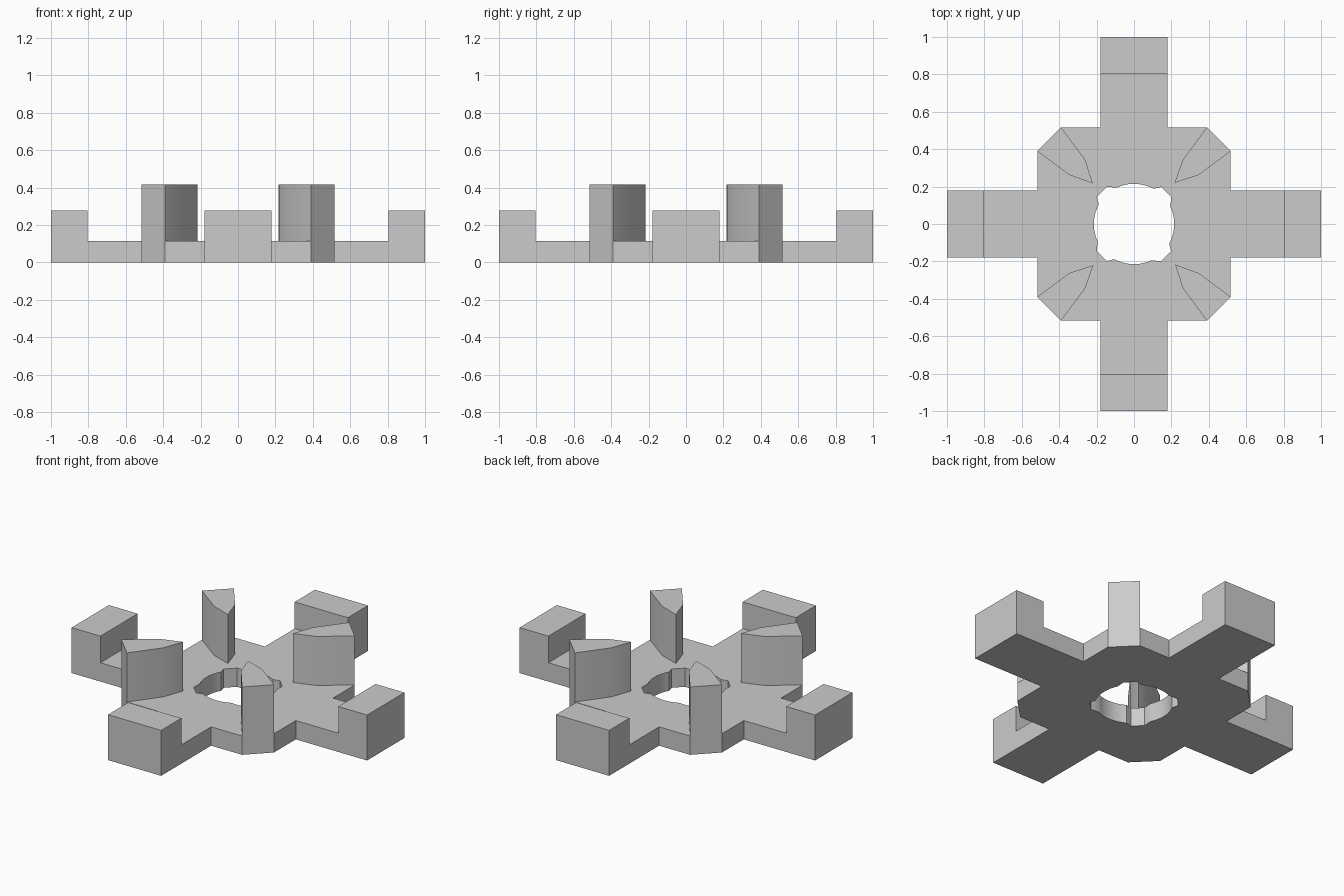
import bpy, bmesh, math
from mathutils import Vector, Matrix

cube = bpy.data.objects.get("Cube")
if cube:
    bpy.data.objects.remove(cube, do_unlink=True)

PLATE, BLOCK, BLADE = 0.115, 0.278, 0.415   # heights
ARM, HUB, CUT = 0.18, 0.517, 0.39           # arm half width, hub half size, corner start

grey = bpy.data.materials.new("plain grey")
grey.use_nodes = True
grey.diffuse_color = (0.6, 0.6, 0.6, 1)
grey.node_tree.nodes["Principled BSDF"].inputs["Base Color"].default_value = grey.diffuse_color


def four_times(points):
    """Repeat a quarter of an outline around the centre."""
    return [Matrix.Rotation(q * math.pi / 2, 2) @ Vector(p)
            for q in range(4) for p in points]


def prism(name, outline, bottom, top):
    bm = bmesh.new()
    face = bm.faces.new([bm.verts.new((p[0], p[1], bottom)) for p in outline])
    ext = bmesh.ops.extrude_face_region(bm, geom=[face])["geom"]
    for v in ext:
        if isinstance(v, bmesh.types.BMVert):
            v.co.z = top
    bmesh.ops.recalc_face_normals(bm, faces=bm.faces)
    mesh = bpy.data.meshes.new(name)
    bm.to_mesh(mesh)
    bm.free()
    mesh.materials.append(grey)
    ob = bpy.data.objects.new(name, mesh)
    bpy.context.collection.objects.link(ob)
    return ob


def combine(base, other, operation):
    mod = base.modifiers.new(operation.lower(), 'BOOLEAN')
    mod.object, mod.operation, mod.solver = other, operation, 'EXACT'
    bpy.context.view_layer.objects.active = base
    bpy.ops.object.modifier_apply(modifier=mod.name)
    bpy.data.objects.remove(other, do_unlink=True)


# Cross-shaped plate with a chamfered square hub
quarter = [(1, -ARM), (1, ARM), (HUB, ARM), (HUB, CUT), (CUT, HUB), (ARM, HUB)]
plate = prism("cross_base", four_times(quarter), 0, PLATE)

# Round centre hole with a small notch on each diagonal
arc = [(0.215 * math.cos(a), 0.215 * math.sin(a))
       for a in (math.radians(d) for d in range(-29, 30, 6))]
notch = [(0.198, 0.145), (0.145, 0.198)]
combine(plate, prism("centre_hole", four_times(arc + notch), -0.1, 0.2), 'DIFFERENCE')

# Raised end blocks and curved corner blades
block = [(0.805, -ARM), (1, -ARM), (1, ARM), (0.805, ARM)]
blade = [(0.217, 0.22), (0.346, 0.262), (HUB, CUT), (CUT, HUB), (0.262, 0.346)]
for q in range(4):
    turn = Matrix.Rotation(q * math.pi / 2, 2)
    for name, shape, top in (("end_block", block, BLOCK), ("corner_blade", blade, BLADE)):
        combine(plate, prism(name, [turn @ Vector(p) for p in shape], 0, top), 'UNION')

# Merge flat regions into clean faces
bm = bmesh.new()
bm.from_mesh(plate.data)
bmesh.ops.remove_doubles(bm, verts=bm.verts, dist=0.0005)
bmesh.ops.dissolve_limit(bm, angle_limit=math.radians(1), verts=bm.verts, edges=bm.edges)
bm.to_mesh(plate.data)
bm.free()

bpy.ops.object.select_all(action='DESELECT')
plate.select_set(True)
bpy.context.view_layer.objects.active = plate
bpy.ops.object.shade_smooth_by_angle(angle=math.radians(30))
